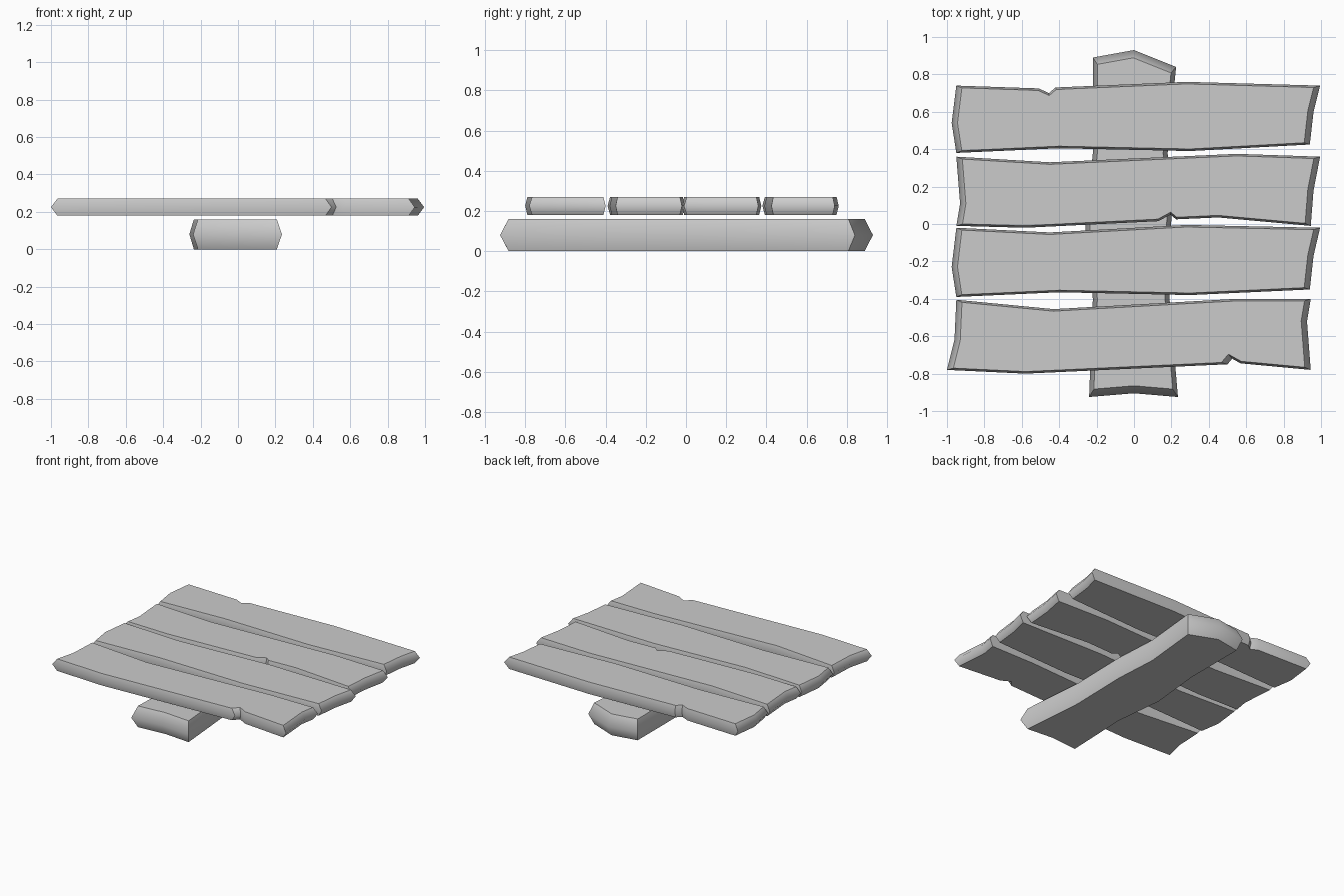
import bpy, bmesh
from mathutils import Vector

if "Cube" in bpy.data.objects:
    bpy.data.objects.remove(bpy.data.objects["Cube"])


def inset(pts, off_x, off_y):
    """Inset a counter-clockwise outline; edges running along x use off_y, others off_x."""
    out, n = [], len(pts)
    for i in range(n):
        p = Vector(pts[i])
        lines = []
        for a, b in ((pts[i - 1], pts[i]), (pts[i], pts[(i + 1) % n])):
            d = (Vector(b) - Vector(a)).normalized()
            lines.append((Vector((-d.y, d.x)), off_y if abs(d.x) > abs(d.y) else off_x))
        (n1, o1), (n2, o2) = lines
        det = n1.x * n2.y - n1.y * n2.x
        if abs(det) < 0.01:
            out.append(p + n1 * o1)
        else:
            out.append(p + Vector(((o1 * n2.y - o2 * n1.y) / det,
                                   (n1.x * o2 - n2.x * o1) / det)))
    return out


def board(name, pts, z0, z1, off_x, off_y):
    """Flat board whose rim bulges out to the outline at mid height."""
    small = inset(pts, off_x, off_y)
    bm = bmesh.new()
    rings = [[bm.verts.new((p[0], p[1], z)) for p in ring]
             for ring, z in ((small, z0), (pts, (z0 + z1) / 2), (small, z1))]
    n = len(pts)
    bm.faces.new(rings[0][::-1])
    bm.faces.new(rings[2])
    for lo, hi in zip(rings, rings[1:]):
        for i in range(n):
            j = (i + 1) % n
            bm.faces.new((lo[i], lo[j], hi[j], hi[i])).smooth = True
    bm.normal_update()
    # the mid-height ridge stays soft, rims and corners stay crisp
    ridge = set(rings[1])
    for e in bm.edges:
        on_ridge = e.verts[0] in ridge and e.verts[1] in ridge
        e.smooth = on_ridge or e.calc_face_angle(0) < 0.5
    me = bpy.data.meshes.new(name)
    bm.to_mesh(me)
    bm.free()
    ob = bpy.data.objects.new(name, me)
    bpy.context.collection.objects.link(ob)


# Planks: front edge, right end, back edge, left end
planks = [
    [(-1, -.78), (-.58, -.8), (.5, -.75), (.525, -.72), (.57, -.745), (.945, -.78),
     (.925, -.52), (.945, -.4), (.55, -.4), (-.43, -.455), (-.95, -.405), (-.96, -.62)],
    [(-.95, -.39), (-.4, -.365), (.3, -.38), (.94, -.35), (.96, -.17),
     (.995, -.02), (.28, -.005), (-.45, -.045), (-.95, -.02), (-.975, -.23)],
    [(-.95, -.01), (-.58, -.02), (.13, .015), (.195, .05), (.225, .025), (.45, .035),
     (.945, -.01), (.96, .18), (.995, .36), (.55, .375), (-.45, .33), (-.95, .36), (-.93, .11)],
    [(-.95, .38), (-.4, .405), (.3, .39), (.94, .425), (.96, .6), (.995, .74),
     (.28, .76), (-.42, .73), (-.455, .7), (-.51, .725), (-.95, .74), (-.975, .54)],
]
for i, outline in enumerate(planks):
    board(f"plank_{i + 1}", outline, .18, .27, .031, .011)

# Support beam running underneath
beam = [(-.24, -.925), (0, -.905), (.235, -.925), (.19, -.4), (.2, .05), (.18, .38),
        (.225, .84), (0, .93), (-.22, .89), (-.22, .38), (-.26, -.02), (-.22, -.4)]
board("support_beam", beam, 0, .16, .024, .04)
